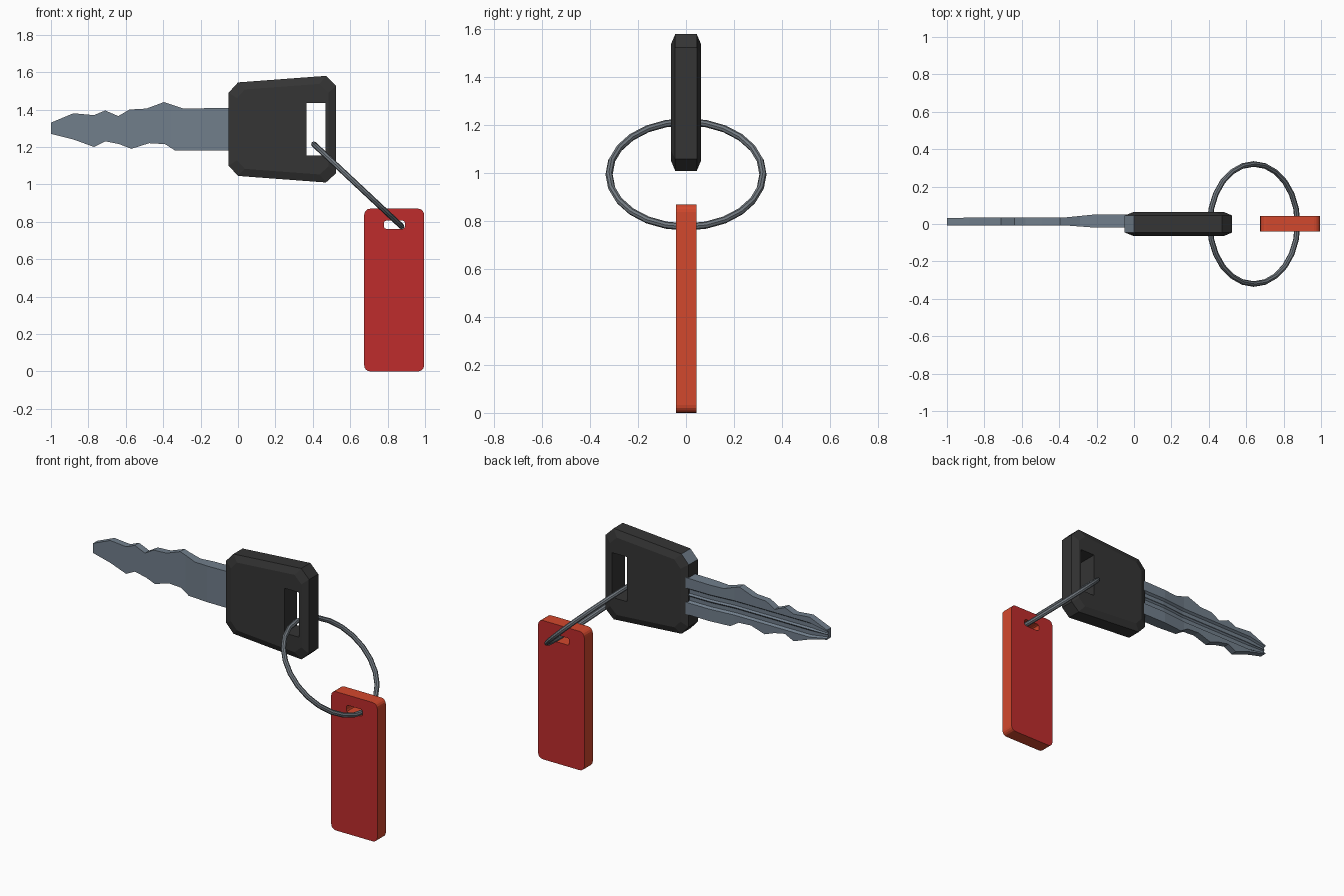
import bpy, bmesh, math
from mathutils import Matrix, Vector

if "Cube" in bpy.data.objects:
    bpy.data.objects.remove(bpy.data.objects["Cube"])


def mat(name, rgb):
    m = bpy.data.materials.new(name)
    m.diffuse_color = (*rgb, 1)
    m.use_nodes = True
    m.node_tree.nodes["Principled BSDF"].inputs["Base Color"].default_value = m.diffuse_color
    return m


BLACK = mat("black plastic", (0.035, 0.035, 0.035))
STEEL = mat("blue steel", (0.165, 0.21, 0.26))
RING = mat("ring steel", (0.17, 0.195, 0.22))
RED = mat("red", (0.52, 0.025, 0.025))
ORANGE = mat("orange red", (0.65, 0.065, 0.026))


def loft(name, rings, mats):
    """Closed solid through a list of equal-length point rings."""
    bm = bmesh.new()
    vs = [[bm.verts.new(p) for p in r] for r in rings]
    n = len(rings[0])
    for a, b in zip(vs, vs[1:]):
        for i in range(n):
            j = (i + 1) % n
            bm.faces.new((a[i], a[j], b[j], b[i]))
    bm.faces.new(vs[0])
    bm.faces.new(vs[-1])
    bmesh.ops.recalc_face_normals(bm, faces=bm.faces)
    me = bpy.data.meshes.new(name)
    bm.to_mesh(me)
    bm.free()
    for m in mats:
        me.materials.append(m)
    ob = bpy.data.objects.new(name, me)
    bpy.context.collection.objects.link(ob)
    return ob


def plate(name, outline, layers, mats, centre=(0, 0)):
    """Outline in x-z stacked along y; layers are (y, scale about centre)."""
    cx, cz = centre
    return loft(name, [[(cx + (x - cx) * s, y, cz + (z - cz) * s) for x, z in outline]
                       for y, s in layers], mats)


def rounded(x0, x1, z0, z1, r, n=4):
    pts = []
    for k, (cx, cz) in enumerate([(x1 - r, z1 - r), (x0 + r, z1 - r),
                                  (x0 + r, z0 + r), (x1 - r, z0 + r)]):
        for i in range(n + 1):
            a = math.pi / 2 * (k + i / n)
            pts.append((cx + r * math.cos(a), cz + r * math.sin(a)))
    return pts


def cut_slot(ob, outline, m):
    cutter = plate("slot_cutter", outline, [(-0.3, 1), (0.3, 1)], [m])
    cutter.hide_render = True
    mod = ob.modifiers.new("slot", "BOOLEAN")
    mod.operation, mod.solver, mod.object = "DIFFERENCE", "EXACT", cutter
    bpy.context.view_layer.objects.active = ob
    bpy.ops.object.modifier_apply(modifier=mod.name)
    bpy.data.objects.remove(cutter)


# key head: chamfered plate with shallow sloping borders and a slot
head = plate("key_head",
             [(-0.05, 1.49), (0.0, 1.545), (0.47, 1.58), (0.525, 1.525),
              (0.525, 1.06), (0.47, 1.01), (0.0, 1.045), (-0.05, 1.10)],
             [(-0.063, 0.85), (-0.045, 1), (0.045, 1), (0.063, 0.85)],
             [BLACK, STEEL], (0.245, 1.295))
cut_slot(head, [(0.365, 1.155), (0.468, 1.155), (0.468, 1.435), (0.365, 1.435)], BLACK)
for p in head.data.polygons:
    # bare metal corner at the upper blade side
    bare = p.center.x < 0 and p.center.z > 1.5 and abs(p.normal.y) < 0.3
    p.material_index = 1 if bare else 0

# blade: toothed outline, flat front, grooved back
top = [(-1, 1.33), (-0.88, 1.38), (-0.77, 1.37), (-0.71, 1.395), (-0.64, 1.365),
       (-0.58, 1.40), (-0.49, 1.405), (-0.395, 1.44), (-0.29, 1.405), (0.0, 1.41)]
low = [(-1, 1.27), (-0.88, 1.24), (-0.77, 1.20), (-0.71, 1.23), (-0.635, 1.215),
       (-0.57, 1.19), (-0.475, 1.22), (-0.39, 1.215), (-0.335, 1.18), (0.0, 1.18)]


def at(table, x):
    for (a, p), (b, q) in zip(table, table[1:]):
        if x <= b:
            return p + (q - p) * (x - a) / (b - a)
    return table[-1][1]


front = [(-1, -0.008), (-0.36, -0.008), (-0.2, -0.02), (0, -0.02)]
back = [(-1, 0.033), (-0.36, 0.036), (-0.2, 0.052), (0, 0.052)]
groove = [(1.345, 0), (1.335, 0.014), (1.31, 0.014), (1.30, 0.005),
          (1.29, 0.014), (1.265, 0.014), (1.255, 0)]
sections = []
for x in sorted({p[0] for p in top + low + front}):
    zl, zh, yf, yb = at(low, x), at(top, x), at(front, x), at(back, x)
    k = min(1, (zh - zl - 0.01) / 0.1)
    sections.append([(x, yf, zl), (x, yf, zh), (x, yb, zh)]
                    + [(x, yb - d, 1.30 + (z - 1.30) * k) for z, d in groove]
                    + [(x, yb, zl)])
loft("key_blade", sections, [STEEL])

# split ring, tilted through both slots
bpy.ops.mesh.primitive_torus_add(major_radius=0.321, minor_radius=0.015,
                                 major_segments=24, minor_segments=8)
ring = bpy.context.object
ring.name = "key_ring"
ring.data.materials.append(RING)
u = Vector((0.235, 0, -0.22)).normalized()
v = Vector((0, 1, 0))
w = u.cross(v)
rot = Matrix((u, v, w)).transposed().to_4x4()
ring.matrix_world = Matrix.Translation((0.64, 0, 0.995)) @ rot
bpy.ops.object.shade_smooth_by_angle(angle=math.radians(40))

# tag: red faces, orange edges
tag = plate("tag", rounded(0.675, 0.995, 0.0, 0.87, 0.032),
            [(-0.041, 1), (0.043, 1)], [RED, ORANGE])
cut_slot(tag, rounded(0.78, 0.892, 0.762, 0.806, 0.012, 2), ORANGE)
for p in tag.data.polygons:
    p.material_index = 0 if abs(p.normal.y) > 0.7 else 1
